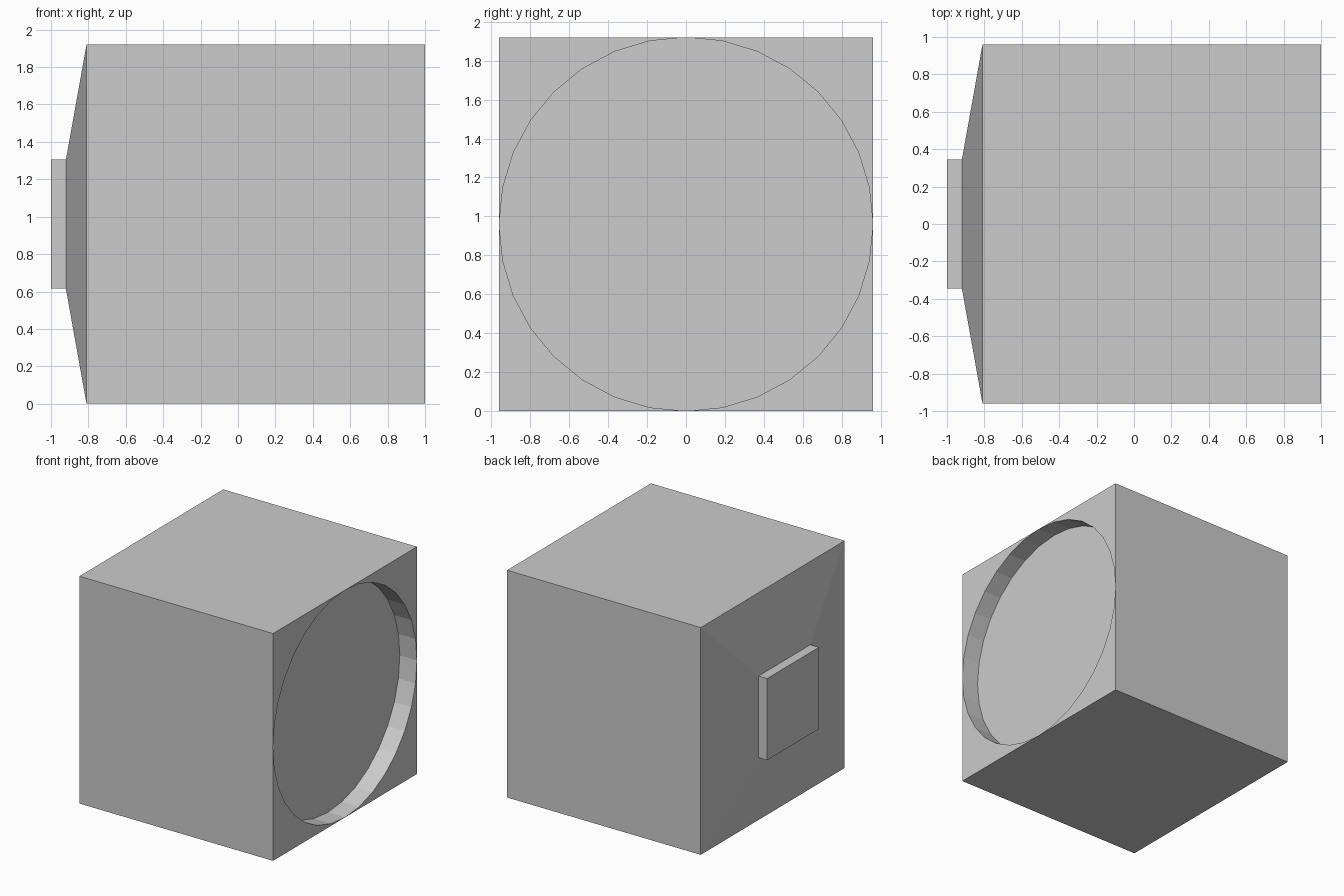
import bpy, bmesh, math

cube = bpy.data.objects.get("Cube")
if cube:
    bpy.data.objects.remove(cube, do_unlink=True)

grey = bpy.data.materials.new("light_grey")
grey.use_nodes = True
grey.diffuse_color = (0.604, 0.604, 0.604, 1)
grey.node_tree.nodes["Principled BSDF"].inputs["Base Color"].default_value = grey.diffuse_color

HALF = 0.96      # half width of the box, also its centre height
SIDES = 32       # sides of the round recess
RIGHT, REAR = 1.0, -0.81
DEPTH = 0.16

bm = bmesh.new()


def ring(x, radius, count, turn=0.0):
    """Regular polygon of vertices around the x axis."""
    angles = [turn + math.tau * i / count for i in range(count)]
    return [bm.verts.new((x, radius * math.cos(a), HALF + radius * math.sin(a))) for a in angles]


def square(x, half):
    return ring(x, half * math.sqrt(2), 4, math.pi / 4)


def bridge(a, b):
    for i in range(len(a)):
        j = (i + 1) % len(a)
        bm.faces.new((a[i], a[j], b[j], b[i]))


# Square sections: raised plug, tapered cap, box body
plug_end = square(-1.0, 0.345)
plug_base = square(-0.92, 0.345)
rear = square(REAR, HALF)
corners = square(RIGHT, HALF)
bm.faces.new(plug_end)
bridge(plug_end, plug_base)
bridge(plug_base, rear)

# Round recess touching the box edges
rim = ring(RIGHT, HALF, SIDES)
floor = ring(RIGHT - DEPTH, HALF, SIDES)
bridge(rim, floor)
bm.faces.new(floor)

# Corner pieces around the recess, and box walls meeting the rim at mid edge
quarter = SIDES // 4
for i in range(4):
    arc = [rim[(i * quarter + k) % SIDES] for k in range(quarter + 1)]
    bm.faces.new(arc + [corners[i]])
    j = (i + 1) % 4
    bm.faces.new((rear[i], rear[j], corners[j], arc[-1], corners[i]))

bmesh.ops.recalc_face_normals(bm, faces=bm.faces[:])
mesh = bpy.data.meshes.new("box_with_round_recess")
bm.to_mesh(mesh)
bm.free()
mesh.materials.append(grey)
box = bpy.data.objects.new("box_with_round_recess", mesh)
bpy.context.collection.objects.link(box)
